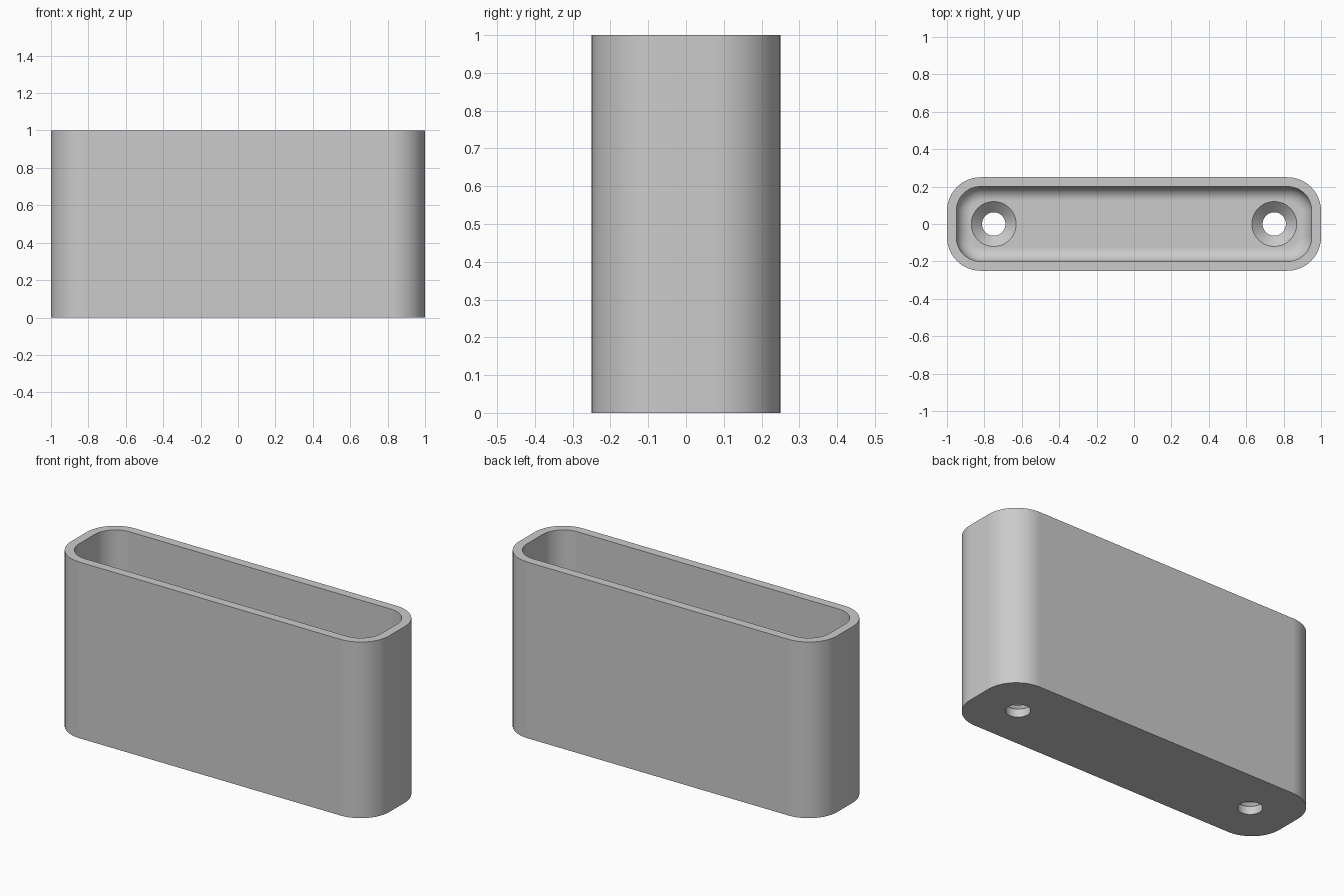
import bpy, bmesh
from math import sin, cos, pi

if "Cube" in bpy.data.objects:
    bpy.data.objects.remove(bpy.data.objects["Cube"])

HALF_X, HALF_Y, HEIGHT, RADIUS = 1.0, 0.25, 1.0, 0.18
WALL, FLOOR, FILLET = 0.05, 0.1, 0.075
CORNER_STEPS, FILLET_STEPS = 12, 8

grey = bpy.data.materials.new("satin grey")
grey.use_nodes = True
grey.diffuse_color = (0.6, 0.6, 0.6, 1)
grey.node_tree.nodes["Principled BSDF"].inputs["Base Color"].default_value = (0.6, 0.6, 0.6, 1)


def rounded_ring(inset, z):
    """Rounded rectangle, moved inward from the outer wall."""
    r = RADIUS - inset
    points = []
    for quarter, (sx, sy) in enumerate([(1, 1), (-1, 1), (-1, -1), (1, -1)]):
        for i in range(CORNER_STEPS + 1):
            a = (quarter + i / CORNER_STEPS) * pi / 2
            points.append((sx * (HALF_X - RADIUS) + r * cos(a),
                           sy * (HALF_Y - RADIUS) + r * sin(a), z))
    return points


def circle_ring(x, radius, z, count=48):
    return [(x + radius * cos(2 * pi * i / count),
             radius * sin(2 * pi * i / count), z) for i in range(count)]


def loft(name, rings):
    """Join rings into a closed skin, capped at both ends."""
    bm = bmesh.new()
    loops = [[bm.verts.new(p) for p in ring] for ring in rings]
    for low, high in zip(loops, loops[1:]):
        n = len(low)
        for i in range(n):
            j = (i + 1) % n
            bm.faces.new((low[i], low[j], high[j], high[i]))
    bm.faces.new(loops[0][::-1])
    bm.faces.new(loops[-1])
    bmesh.ops.recalc_face_normals(bm, faces=bm.faces)
    mesh = bpy.data.meshes.new(name)
    bm.to_mesh(mesh)
    bm.free()
    obj = bpy.data.objects.new(name, mesh)
    bpy.context.collection.objects.link(obj)
    return obj


# Open box: outer wall, rim, inner wall, then the fillet down to the floor
rings = [rounded_ring(0, 0), rounded_ring(0, HEIGHT), rounded_ring(WALL, HEIGHT)]
for i in range(FILLET_STEPS + 1):
    a = i / FILLET_STEPS * pi / 2
    rings.append(rounded_ring(WALL + FILLET * (1 - cos(a)),
                              FLOOR + FILLET * (1 - sin(a))))
holder = loft("holder_body", rings)
holder.data.materials.append(grey)
bpy.context.view_layer.objects.active = holder
holder.select_set(True)

# Countersunk screw holes through the floor
for side, x in (("left", 0.75), ("right", -0.75)):
    cutter = loft(side + "_hole_cutter", [
        circle_ring(x, 0.0625, -0.05), circle_ring(x, 0.0625, 0.045),
        circle_ring(x, 0.12, FLOOR), circle_ring(x, 0.12, FLOOR + 0.05)])
    cutter.hide_render = True
    cut = holder.modifiers.new(side + " hole", "BOOLEAN")
    cut.operation = "DIFFERENCE"
    cut.solver = "EXACT"
    cut.object = cutter
    bpy.ops.object.modifier_apply(modifier=cut.name)
    bpy.data.objects.remove(cutter)

# Smooth curves with crisp rims and flat walls
bpy.ops.object.shade_smooth_by_angle(angle=pi / 6)
weighted = holder.modifiers.new("flat walls", "WEIGHTED_NORMAL")
weighted.keep_sharp = True
